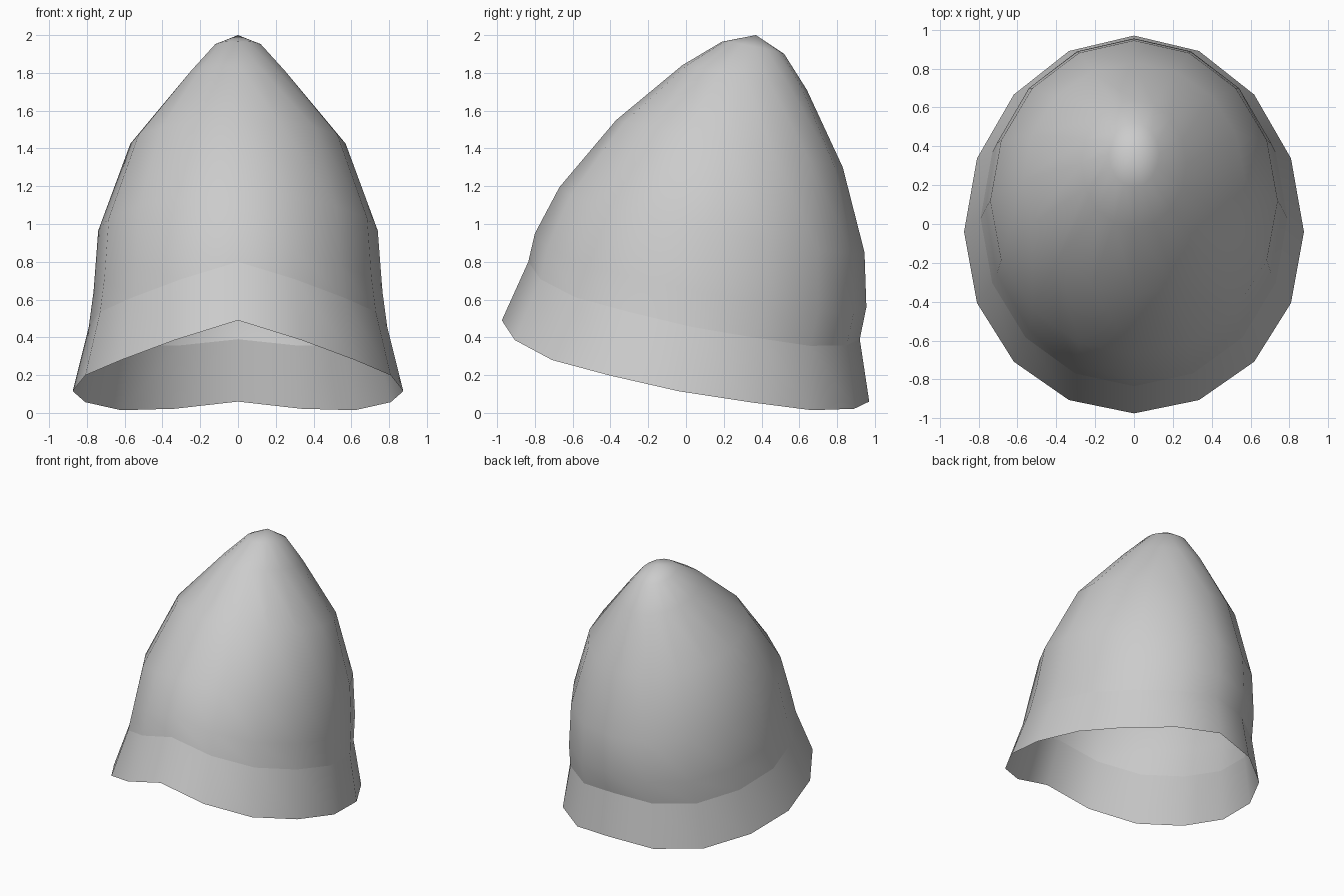
import bpy, bmesh, math

if "Cube" in bpy.data.objects:
    bpy.data.objects.remove(bpy.data.objects["Cube"])

# Rings of the shell from tip to rim: front (y, z), side (x, y, z), back (y, z)
RINGS = [
    ((0.19, 1.965), (0.13, 0.36, 1.94), (0.52, 1.90)),
    ((-0.02, 1.84), (0.27, 0.31, 1.785), (0.64, 1.71)),
    ((-0.37, 1.55), (0.57, 0.23, 1.425), (0.83, 1.30)),
    ((-0.67, 1.195), (0.74, 0.12, 0.965), (0.945, 0.85)),
    ((-0.80, 0.95), (0.765, 0.08, 0.64), (0.955, 0.56)),
    ((-0.835, 0.80), (0.79, 0.03, 0.455), (0.92, 0.39)),
    ((-0.975, 0.49), (0.875, -0.04, 0.115), (0.97, 0.06)),
]
# How strongly each half-ring vertex lifts toward the front and back peaks
LIFT = [1, 0.45, 0.08, 0.01, 0, 0.15, 0.32, 0.66, 1]
SIDES = 16
CREASE = 5


def ring_points(front, side, back):
    """Slanted oval ring through its front, side and back points."""
    for i in range(SIDES):
        a = 2 * math.pi * i / SIDES
        c, s = math.cos(a), math.sin(a)
        k = LIFT[min(i, SIDES - i)]
        x = side[0] * s
        y = side[1] + (front[0] - back[0]) / 2 * c \
            + ((front[0] + back[0]) / 2 - side[1]) * c * c
        z = side[2] + (front[1] - back[1]) / 2 * c \
            + ((front[1] + back[1]) / 2 - side[2]) * k
        yield x, y, max(z, 0)


bm = bmesh.new()
tip = bm.verts.new((0, 0.37, 2.0))
rings = [[bm.verts.new(p) for p in ring_points(*r)] for r in RINGS]

# Tip fan
for i in range(SIDES):
    bm.faces.new((tip, rings[0][i], rings[0][(i + 1) % SIDES]))

# Dome and flared neck band, open at the bottom
for upper, lower in zip(rings, rings[1:]):
    for i in range(SIDES):
        j = (i + 1) % SIDES
        bm.faces.new((upper[i], lower[i], lower[j], upper[j]))

# Smooth surface with a hard crease above the flared band
for f in bm.faces:
    f.smooth = True
for i in range(SIDES):
    edge = bm.edges.get((rings[CREASE][i], rings[CREASE][(i + 1) % SIDES]))
    edge.smooth = False

bmesh.ops.recalc_face_normals(bm, faces=bm.faces)
mesh = bpy.data.meshes.new("helmet_shell")
bm.to_mesh(mesh)
bm.free()
bpy.context.collection.objects.link(bpy.data.objects.new("helmet_shell", mesh))
